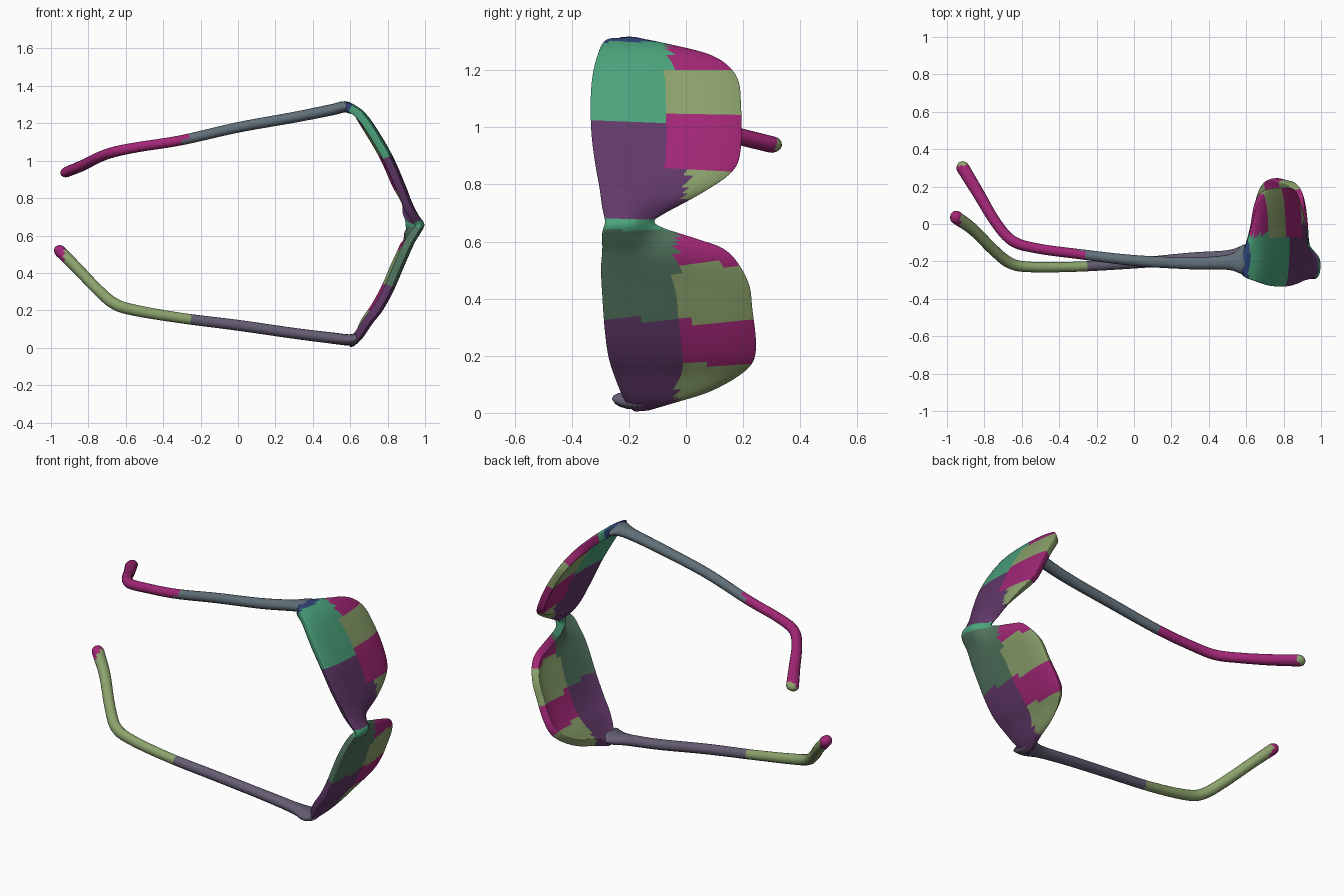
import bpy, bmesh, math
from mathutils import Vector

if "Cube" in bpy.data.objects:
    bpy.data.objects.remove(bpy.data.objects["Cube"])

COLORS = {
    "navy": (0.03, 0.06, 0.2), "green": (0.07, 0.36, 0.2), "magenta": (0.36, 0.02, 0.18),
    "olive": (0.26, 0.36, 0.15), "purple": (0.12, 0.04, 0.14), "moss": (0.08, 0.17, 0.11),
    "slate": (0.12, 0.16, 0.19), "mauve": (0.13, 0.11, 0.17)}
NAMES = list(COLORS)
MATS = []
for name in NAMES:
    m = bpy.data.materials.new(name)
    m.diffuse_color = (*COLORS[name], 1)
    m.use_nodes = True
    m.node_tree.nodes["Principled BSDF"].inputs["Base Color"].default_value = m.diffuse_color
    MATS.append(m)


def finish(name, bm, color):
    for f in bm.faces:
        f.smooth = True
        f.material_index = NAMES.index(color(f.calc_center_median()))
    me = bpy.data.meshes.new(name)
    bm.to_mesh(me)
    bm.free()
    for m in MATS:
        me.materials.append(m)
    ob = bpy.data.objects.new(name, me)
    bpy.context.collection.objects.link(ob)
    return ob


def spline(pts, steps):
    """Catmull-Rom resampling of a list of tuples."""
    P = [Vector(p) for p in pts]
    P = [P[0] * 2 - P[1]] + P + [P[-1] * 2 - P[-2]]
    out = []
    for i in range(1, len(P) - 2):
        a, b, c, d = P[i - 1:i + 3]
        for k in range(steps):
            t = k / steps
            out.append(0.5 * (2 * b + (c - a) * t + (2 * a - 5 * b + 4 * c - d) * t * t
                              + (3 * b - a - 3 * c + d) * t ** 3))
    return out + [P[-2]]


# Wraparound front: left edge (y, z) paired with right edge (y, z)
ROWS = [
    (-.24, 1.315, -.20, 1.32), (-.285, 1.305, -.05, 1.29), (-.31, 1.26, .10, 1.25),
    (-.33, 1.18, .18, 1.18), (-.337, 1.08, .195, 1.08), (-.333, .97, .195, .93),
    (-.32, .87, .165, .845), (-.305, .79, .05, .765), (-.295, .72, -.07, .70),
    (-.285, .67, -.11, .67), (-.295, .63, -.07, .645), (-.295, .57, .04, .61),
    (-.30, .50, .15, .565), (-.295, .40, .22, .46), (-.288, .30, .235, .36),
    (-.275, .20, .248, .23), (-.25, .12, .22, .155), (-.22, .05, .10, .08),
    (-.195, .015, -.04, .035), (-.175, .003, -.15, .003)]
# Bow of the front seen from the top edge (z, x)
BOW = spline([(0, .61), (.05, .665), (.13, .72), (.2, .775), (.31, .835), (.45, .895),
              (.56, .945), (.61, .975), (.66, .997), (.71, .965), (.78, .93), (.87, .895),
              (1.03, .825), (1.19, .73), (1.27, .665), (1.32, .585)], 6)


def bow_x(z):
    z = min(max(z, BOW[0][0]), BOW[-1][0])
    for a, b in zip(BOW, BOW[1:]):
        if z <= b[0]:
            return a[1] + (b[1] - a[1]) * (z - a[0]) / (b[0] - a[0])
    return BOW[-1][1]


def front_color(c):
    y, z = c.y, c.z
    if z > .68:
        if z > 1.3:
            return "navy"
        if y < -.06:
            return "green" if z > 1.03 else "purple"
        return "magenta" if z > 1.2 else "olive" if z > 1.05 else "magenta" if z > .85 else "olive" if y > 0 else "purple"
    if y < -.03:
        return "green" if z > .64 else "moss" if z > .33 else "purple"
    return "magenta" if z > .52 else "olive" if z > .32 else "magenta" if z > .17 else "olive"


COLS = 18
bm = bmesh.new()
grid = []
rows = spline(ROWS, 4)
for i, (yl, zl, yr, zr) in enumerate(rows):
    line = []
    for j in range(COLS + 1):
        u = 0.5 - 0.5 * math.cos(math.pi * j / COLS)
        y, z = yl + (yr - yl) * u, zl + (zr - zl) * u
        s = min(max((y + .2) / .11, 0), 1)
        nose = .065 * math.exp(-((z - .66) / .075) ** 2) * s * s * (3 - 2 * s)
        rim = .018 * abs(2 * u - 1) ** 5
        lean = .05 * max(y + .1, 0)
        line.append(bm.verts.new((bow_x(z) - nose - rim - lean, y, z)))
    grid.append(line)
for a, b in zip(grid, grid[1:]):
    for j in range(COLS):
        bm.faces.new((a[j], b[j], b[j + 1], a[j + 1]))
bm.normal_update()
if sum(f.normal.x for f in bm.faces) < 0:
    bmesh.ops.reverse_faces(bm, faces=bm.faces[:])
front = finish("lens_front", bm, front_color)
mod = front.modifiers.new("thickness", 'SOLIDIFY')
mod.thickness, mod.offset = .042, -1
mod = front.modifiers.new("rounding", 'SUBSURF')
mod.levels = mod.render_levels = 1


# Temple arms: swept ellipses through (x, y, z, radius along y, radius across)
def arm(name, pts, color, n=16):
    path = spline(pts, 6)
    bm = bmesh.new()
    rings = []
    # rounded cap rings at the free end
    tip, nxt = path[-1], path[-2]
    out = Vector(tip[:3]) - Vector(nxt[:3])
    out.normalize()
    for k in (.35, .65, .88, .99):
        p, r = Vector(tip[:3]) + out * tip[3] * k, math.sqrt(1 - k * k)
        path.append(Vector((*p, tip[3] * r, tip[4] * r)))
    for i, p in enumerate(path):
        a, b = path[max(i - 1, 0)], path[min(i + 1, len(path) - 1)]
        t = (Vector(b[:3]) - Vector(a[:3])).normalized()
        side = Vector((0, 1, 0)) - t * t.y
        side.normalize()
        up = t.cross(side)
        rings.append([bm.verts.new(Vector(p[:3]) + side * p[3] * math.cos(q) + up * p[4] * math.sin(q))
                      for q in (2 * math.pi * k / n for k in range(n))])
    for a, b in zip(rings, rings[1:]):
        for k in range(n):
            bm.faces.new((a[k], a[(k + 1) % n], b[(k + 1) % n], b[k]))
    bm.faces.new(rings[0])
    bm.faces.new(rings[-1])
    bmesh.ops.recalc_face_normals(bm, faces=bm.faces[:])
    return finish(name, bm, color)


arm("upper_arm", [
    (.605, -.19, 1.275, .085, .025), (.57, -.20, 1.288, .07, .03), (.5, -.205, 1.272, .04, .03),
    (.3, -.21, 1.232, .032, .029), (0, -.195, 1.178, .029, .028), (-.3, -.16, 1.11, .027, .027),
    (-.52, -.13, 1.075, .027, .027), (-.65, -.09, 1.05, .029, .028), (-.74, .01, 1.02, .029, .028),
    (-.83, .16, .975, .032, .029), (-.915, .3, .94, .036, .028)],
    lambda c: "slate" if c.x > -.28 else "magenta" if c.y < .31 else "olive")
arm("lower_arm", [
    (.635, -.18, .05, .08, .028), (.59, -.18, .042, .07, .03), (.5, -.18, .052, .04, .03),
    (.3, -.185, .077, .032, .029), (0, -.21, .12, .028, .029), (-.3, -.228, .158, .027, .028),
    (-.55, -.23, .2, .028, .03), (-.66, -.21, .235, .03, .031), (-.75, -.14, .31, .03, .03),
    (-.86, -.03, .425, .032, .03), (-.95, .035, .515, .036, .032)],
    lambda c: "mauve" if c.x > -.27 else "olive" if c.x > -.93 else "magenta")
